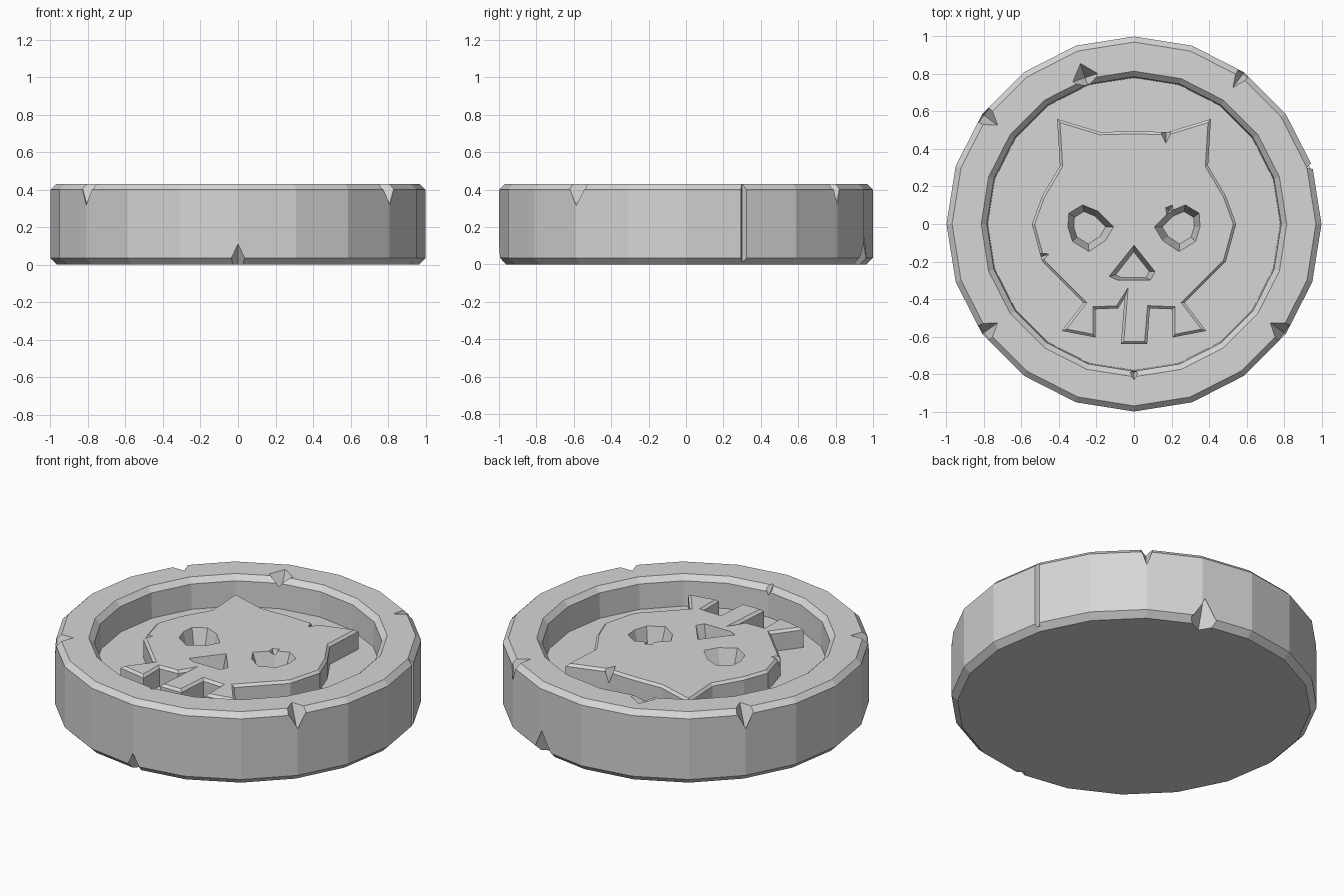
import bpy, bmesh, math
from mathutils import Matrix, Vector

cube = bpy.data.objects.get("Cube")
if cube:
    bpy.data.objects.remove(cube, do_unlink=True)

stone = bpy.data.materials.new("pale_grey_stone")
stone.use_nodes = True
GREY = (0.67, 0.67, 0.67, 1)
stone.diffuse_color = GREY
bsdf = next(n for n in stone.node_tree.nodes if n.type == "BSDF_PRINCIPLED")
bsdf.inputs["Base Color"].default_value = GREY

TOP, FACE_TOP, FLOOR = 0.43, 0.37, 0.25


def make_object(name, bm):
    bmesh.ops.recalc_face_normals(bm, faces=bm.faces[:])
    mesh = bpy.data.meshes.new(name)
    bm.to_mesh(mesh)
    bm.free()
    mesh.materials.append(stone)
    obj = bpy.data.objects.new(name, mesh)
    bpy.context.scene.collection.objects.link(obj)
    return obj


def cut(target, cutter):
    """Subtract the cutter, keep the result and drop the cutter."""
    cutter.hide_render = True
    mod = target.modifiers.new("cut", "BOOLEAN")
    mod.operation, mod.solver, mod.object = "DIFFERENCE", "EXACT", cutter
    bpy.context.view_layer.update()
    graph = bpy.context.evaluated_depsgraph_get()
    mesh = bpy.data.meshes.new_from_object(target.evaluated_get(graph))
    target.modifiers.clear()
    target.data = mesh
    bpy.data.objects.remove(cutter, do_unlink=True)


def add_chip(bm, x, y, z, width, depth, height, angle=None):
    """Eight-sided diamond whose depth points along the given angle."""
    if angle is None:
        angle = math.atan2(y, x)
    place = Matrix.Translation((x, y, z)) @ Matrix.Rotation(angle, 4, "Z")
    ring = [bm.verts.new(place @ Vector(p)) for p in
            ((depth, 0, 0), (0, width, 0), (-depth, 0, 0), (0, -width, 0))]
    for h in (height, -height):
        tip = bm.verts.new(place @ Vector((0, 0, h)))
        for i in range(4):
            bm.faces.new((ring[i], ring[(i + 1) % 4], tip))


def add_prism(bm, points, z0, z1, bottom_scale=1.0):
    """Closed prism, optionally narrowing towards the bottom."""
    n = len(points)
    cx, cy = (sum(p[k] for p in points) / n for k in (0, 1))
    low = [bm.verts.new((cx + (x - cx) * bottom_scale, cy + (y - cy) * bottom_scale, z0))
           for x, y in points]
    high = [bm.verts.new((x, y, z1)) for x, y in points]
    for i in range(n):
        j = (i + 1) % n
        bm.faces.new((low[i], low[j], high[j], high[i]))
    bm.faces.new(low)
    return bm.faces.new(high)


# Round body with bevelled rim and sunken floor, turned from a profile
profile = [(0.965, 0), (1, 0.035), (1, 0.4), (0.97, TOP),
           (0.815, TOP), (0.785, 0.4), (0.78, FLOOR)]
SIDES = 20
bm = bmesh.new()
rings = [[bm.verts.new((r * math.cos(a), r * math.sin(a), z))
          for a in (math.tau * i / SIDES for i in range(SIDES))] for r, z in profile]
for lower, upper in zip(rings, rings[1:]):
    for i in range(SIDES):
        j = (i + 1) % SIDES
        bm.faces.new((lower[i], lower[j], upper[j], upper[i]))
bm.faces.new(rings[0])
bm.faces.new(rings[-1])
body = make_object("coin_body", bm)

# Chips out of the body edges
bm = bmesh.new()
for x, y, w in ((-0.80, 0.58, 0.06), (0.58, 0.80, 0.04),
                (-0.80, -0.58, 0.06), (0.80, -0.58, 0.065)):
    add_chip(bm, x, y, TOP, w, 0.09, 0.13)
add_chip(bm, 0, -1, 0, 0.06, 0.07, 0.11)
add_chip(bm, 0.29, 0.94, 0, 0.09, 0.08, 0.18)
add_chip(bm, -0.26, 0.78, TOP, 0.07, 0.08, 0.1)
add_chip(bm, 0, -0.79, TOP, 0.03, 0.04, 0.06)
cut(body, make_object("body_chips", bm))

# Upright crack in the side
bm = bmesh.new()
a = math.radians(18)
place = Matrix.Rotation(a, 4, "Z")
crack = [place @ Vector(p) for p in ((0.965, 0, 0), (1.03, -0.03, 0), (1.03, 0.03, 0))]
add_prism(bm, [(p.x, p.y) for p in crack], 0.02, 0.5)
cut(body, make_object("side_crack", bm))

# Raised skull with ears and teeth, bevelled along its top edge
right_half = [(0, 0.495), (0.18, 0.49), (0.41, 0.56), (0.395, 0.31), (0.49, 0.15),
              (0.545, 0), (0.49, -0.2), (0.27, -0.42), (0.385, -0.57),
              (0.205, -0.605), (0.205, -0.455), (0.085, -0.45), (0.07, -0.64)]
left_half = [(-x, y) for x, y in reversed(right_half[1:])]
left_half.insert(1, (-0.05, -0.395))
bm = bmesh.new()
top = add_prism(bm, right_half + left_half, FLOOR - 0.02, FACE_TOP)
bmesh.ops.recalc_face_normals(bm, faces=bm.faces[:])
bmesh.ops.bevel(bm, geom=list(top.edges), offset=0.022, segments=1,
                affect="EDGES", clamp_overlap=True)
skull = make_object("skull_relief", bm)

# Eye sockets and nose, narrowing as they go down
eye = [(0.35, 0.06), (0.275, 0.105), (0.19, 0.07), (0.105, -0.015),
       (0.15, -0.09), (0.24, -0.15), (0.33, -0.095), (0.355, -0.015)]
nose = [(0, -0.11), (0.115, -0.255), (0.09, -0.3), (-0.09, -0.3), (-0.135, -0.28)]
bm = bmesh.new()
for side in (1, -1):
    add_prism(bm, [(side * x, y) for x, y in eye], FLOOR + 0.005, FACE_TOP + 0.01, 0.68)
add_prism(bm, nose, FLOOR + 0.005, FACE_TOP + 0.01, 0.72)
cut(skull, make_object("face_holes", bm))

# Chips out of the skull edges
bm = bmesh.new()
add_chip(bm, 0.17, 0.49, FACE_TOP, 0.03, 0.06, 0.08, math.pi / 2)
add_chip(bm, -0.51, -0.18, FACE_TOP, 0.03, 0.06, 0.08)
add_chip(bm, 0.19, 0.075, FACE_TOP, 0.025, 0.03, 0.06, math.pi / 3)
cut(skull, make_object("skull_chips", bm))
